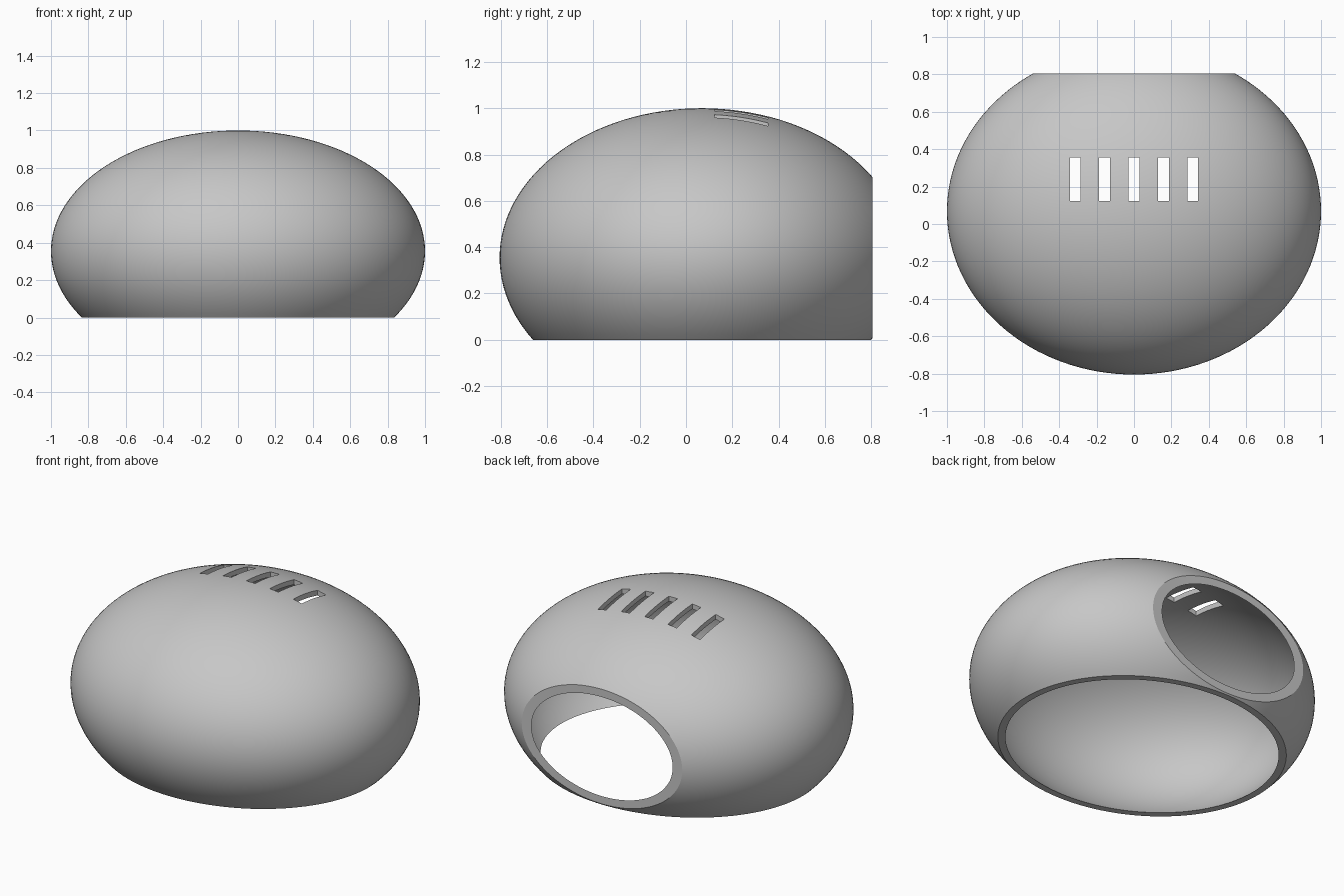
import bpy, bmesh
from mathutils import Matrix, Vector

if "Cube" in bpy.data.objects:
    bpy.data.objects.remove(bpy.data.objects["Cube"])

CENTRE = Vector((0, 0.069, 0.355))
RADII = Vector((1.0, 0.874, 0.645))
WALL = 0.03
BACK = 0.805

grey = bpy.data.materials.new("light grey")
grey.diffuse_color = (0.57, 0.57, 0.57, 1)
grey.use_nodes = True
grey.node_tree.nodes["Principled BSDF"].inputs["Base Color"].default_value = grey.diffuse_color


def make_object(name, bm):
    mesh = bpy.data.meshes.new(name)
    bm.to_mesh(mesh)
    bm.free()
    mesh.materials.append(grey)
    obj = bpy.data.objects.new(name, mesh)
    bpy.context.collection.objects.link(obj)
    return obj


def ellipsoid(name, radii):
    bm = bmesh.new()
    m = Matrix.Translation(CENTRE) @ Matrix.Diagonal((*radii, 1))
    bmesh.ops.create_uvsphere(bm, u_segments=128, v_segments=64, radius=1, matrix=m)
    return make_object(name, bm)


def boxes(name, bounds):
    bm = bmesh.new()
    for lo, hi in bounds:
        lo, hi = Vector(lo), Vector(hi)
        m = Matrix.Translation((lo + hi) / 2) @ Matrix.Diagonal((*(hi - lo), 1))
        bmesh.ops.create_cube(bm, size=1, matrix=m)
    return make_object(name, bm)


# Domed shell and the shapes cut out of it
shell = ellipsoid("shell", RADII)
cutters = [
    ellipsoid("hollow_cutter", RADII - Vector((WALL, WALL, WALL))),
    boxes("floor_cutter", [((-2, -2, -1), (2, 2, 0))]),
    boxes("doorway_cutter", [((-2, BACK, -2), (2, 2, 2))]),
    # Five ventilation slots in the roof
    boxes("slot_cutter", [((i * 0.157 - 0.029, 0.122, 0.75),
                           (i * 0.157 + 0.029, 0.355, 1.2)) for i in range(-2, 3)]),
]
bpy.context.view_layer.objects.active = shell
shell.select_set(True)
for cutter in cutters:
    mod = shell.modifiers.new(cutter.name, 'BOOLEAN')
    mod.operation = 'DIFFERENCE'
    mod.solver = 'EXACT'
    mod.object = cutter
    bpy.ops.object.modifier_apply(modifier=mod.name)
for cutter in cutters:
    bpy.data.objects.remove(cutter, do_unlink=True)

# Smooth dome with crisp rims
bpy.ops.object.shade_smooth_by_angle(angle=0.5)
